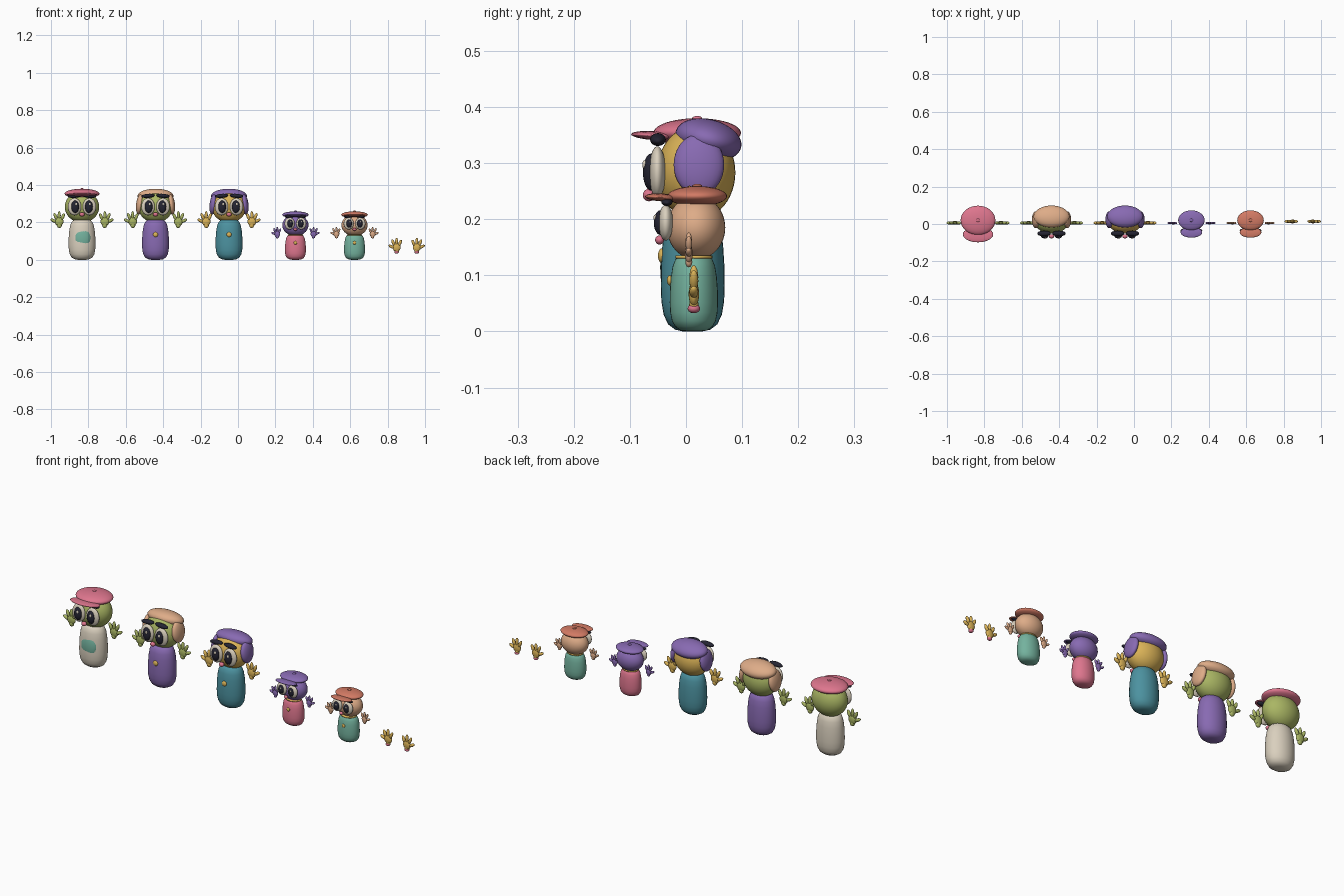
import bpy, bmesh, math
from mathutils import Matrix, Vector

if "Cube" in bpy.data.objects:
    bpy.data.objects.remove(bpy.data.objects["Cube"])


def material(name, rgb):
    m = bpy.data.materials.new(name)
    lin = [((c / 255 + 0.055) / 1.055) ** 2.4 for c in rgb]
    m.diffuse_color = (*lin, 1)
    m.use_nodes = True
    m.node_tree.nodes["Principled BSDF"].inputs["Base Color"].default_value = m.diffuse_color
    return m


COL = {n: material(n, c) for n, c in {
    "pink": (222, 118, 142), "coral": (210, 122, 100), "tan": (222, 172, 136),
    "purple": (136, 106, 178), "teal": (76, 146, 160), "mint": (116, 178, 158),
    "cream": (218, 208, 190), "gold": (220, 180, 88), "green": (170, 182, 100),
    "dark": (36, 36, 50)}.items()}


def finish(bm, name, col):
    me = bpy.data.meshes.new(name)
    bm.to_mesh(me)
    bm.free()
    for p in me.polygons:
        p.use_smooth = True
    me.materials.append(COL[col])
    ob = bpy.data.objects.new(name, me)
    bpy.context.collection.objects.link(ob)
    return ob


def ball(name, col, loc, size, rx=0.0, ry=0.0, seg=28):
    """Ellipsoid with radii `size`, rotated about x then y."""
    bm = bmesh.new()
    bmesh.ops.create_uvsphere(bm, u_segments=seg, v_segments=seg * 2 // 3, radius=1)
    mat = (Matrix.Translation(loc) @ Matrix.Rotation(ry, 4, 'Y')
           @ Matrix.Rotation(rx, 4, 'X') @ Matrix.Diagonal((*size, 1)))
    bmesh.ops.transform(bm, matrix=mat, verts=bm.verts)
    return finish(bm, name, col)


def lathe(name, col, loc, rx, ry, h, profile, seg=32):
    """Oval turned solid: profile lists (radius factor, height factor)."""
    bm = bmesh.new()
    rings = []
    for r, z in profile:
        rings.append([bm.verts.new((loc[0] + rx * r * math.cos(2 * math.pi * i / seg),
                                    loc[1] + ry * r * math.sin(2 * math.pi * i / seg),
                                    loc[2] + h * z)) for i in range(seg)])
    for a, b in zip(rings, rings[1:]):
        for i in range(seg):
            j = (i + 1) % seg
            bm.faces.new((a[i], a[j], b[j], b[i]))
    bm.faces.new(rings[0][::-1])
    bm.faces.new(rings[-1])
    return finish(bm, name, col)


BODY = [(0.3, 0), (0.55, 0.015), (0.77, 0.06), (0.91, 0.14), (0.98, 0.25), (1, 0.38),
        (0.99, 0.55), (0.95, 0.72), (0.88, 0.86), (0.77, 0.95), (0.6, 1)]


def hand(name, col, x, y, z, s, side, cuff=None):
    """Open palm facing front; the thumb points to `side`."""
    def at(u, v):
        return (x + side * u * s, y, z + v * s)
    ball(name + "_palm", col, at(0, 0.031), (0.023 * s, 0.010 * s, 0.025 * s), seg=20)
    ball(name + "_wrist", col, at(-0.001, 0.010), (0.013 * s, 0.009 * s, 0.014 * s), seg=16)
    for i, (u, v, a, ln) in enumerate([(-0.019, 0.055, -24, 0.021), (0, 0.063, 0, 0.023),
                                       (0.019, 0.057, 24, 0.021), (0.030, 0.035, 62, 0.018)]):
        ball(f"{name}_finger_{i}", col, at(u, v), (0.0085 * s, 0.0085 * s, ln * s),
             ry=side * math.radians(a), seg=16)
    if cuff:
        ball(name + "_cuff", cuff, at(0, 0.003), (0.013 * s, 0.012 * s, 0.009 * s), seg=16)


def face(p, x, cy, ez, ex, white, pupil, brow, nose):
    for s, n in ((-1, "left"), (1, "right")):
        ball(f"{p}_{n}_eye", "cream", (x + s * ex, cy, ez), white)
        py = cy - white[1] * 0.72
        ball(f"{p}_{n}_pupil", "dark", (x + s * ex * 0.92, py, ez), pupil)
        ball(f"{p}_{n}_glint", "cream",
             (x + s * ex * 0.92 + pupil[0] * 0.25, py - pupil[1] * 0.78, ez + pupil[2] * 0.4),
             (pupil[0] * 0.28, pupil[1] * 0.3, pupil[2] * 0.24), seg=14)
        ball(f"{p}_{n}_brow", "dark", (x + s * ex, brow[0], brow[1]), brow[2],
             ry=s * 0.08)
    ball(f"{p}_nose", "pink", (x, nose[0], nose[1]), (nose[2] * 1.25, nose[2], nose[2]))


def cap(p, col, x, y, z, crown, brim, brim_y, brim_z):
    ball(f"{p}_cap", col, (x, y, z), crown, seg=36)
    ball(f"{p}_cap_button", col, (x, y, z + crown[2]), (0.009, 0.009, 0.004), seg=14)
    ball(f"{p}_cap_brim", col, (x, brim_y, brim_z), brim, rx=-0.06)


def big(p, x, skin, body):
    lathe(p + "_body", body, (x, 0.012, 0), 0.072, 0.057, 0.213, BODY)
    ball(p + "_head", skin, (x, 0.018, 0.283), (0.092, 0.070, 0.084), seg=36)
    face(p, x, -0.051, 0.284, 0.040, (0.036, 0.015, 0.046), (0.021, 0.015, 0.033),
         (-0.050, 0.342, (0.036, 0.014, 0.011)), (-0.066, 0.243, 0.011))
    for s, n in ((-1, "left"), (1, "right")):
        hand(f"{p}_{n}_hand", skin, x + s * 0.122, 0.006, 0.174, 1.0, s)


def small(p, x, skin, body, hat):
    lathe(p + "_body", body, (x, 0.014, 0), 0.056, 0.043, 0.135, BODY)
    lathe(p + "_collar", "gold", (x, 0.014, 0.130), 0.040, 0.033, 0.005, [(1, 0), (1, 1)])
    ball(p + "_head", skin, (x, 0.018, 0.185), (0.070, 0.052, 0.057), seg=36)
    face(p, x, -0.036, 0.194, 0.031, (0.027, 0.013, 0.032), (0.015, 0.012, 0.022),
         (-0.034, 0.231, (0.026, 0.010, 0.007)), (-0.047, 0.163, 0.008))
    cap(p, hat, x, 0.020, 0.241, (0.071, 0.053, 0.018), (0.058, 0.028, 0.007), -0.045, 0.239)
    ball(p + "_button", "gold", (x, -0.029, 0.091), (0.009, 0.005, 0.009))
    for s, n in ((-1, "left"), (1, "right")):
        hand(f"{p}_{n}_hand", skin, x + s * 0.097, 0.005, 0.117, 0.69, s)


def hair(p, col, x):
    ball(p + "_hair", col, (x, 0.040, 0.342), (0.096, 0.060, 0.036), rx=-0.25, seg=36)
    for s, n in ((-1, "left"), (1, "right")):
        ball(f"{p}_{n}_side_hair", col, (x + s * 0.084, 0.023, 0.297),
             (0.020, 0.045, 0.055), ry=s * -0.12)


# Tall figure with a cap and a belly patch
big("capped_figure", -0.834, "green", "cream")
cap("capped_figure", "pink", -0.834, 0.020, 0.354, (0.093, 0.078, 0.026),
    (0.081, 0.042, 0.008), -0.056, 0.349)
ball("belly_patch", "mint", (-0.832, -0.026, 0.114), (0.045, 0.020, 0.064))

# Tall figures with hair and a chest button
for p, x, skin, body, col in (("tan_haired_figure", -0.441, "green", "purple", "tan"),
                              ("purple_haired_figure", -0.048, "gold", "teal", "purple")):
    big(p, x, skin, body)
    hair(p, col, x)
    ball(p + "_button", "gold", (x, -0.043, 0.135), (0.013, 0.007, 0.013))

# Small capped figures
small("small_purple_figure", 0.307, "purple", "pink", "purple")
small("small_tan_figure", 0.623, "tan", "mint", "coral")

# Spare pair of hands
hand("spare_left_hand", "gold", 0.848, 0.014, 0.038, 0.93, -1, "pink")
hand("spare_right_hand", "gold", 0.956, 0.014, 0.038, 0.93, 1, "pink")
